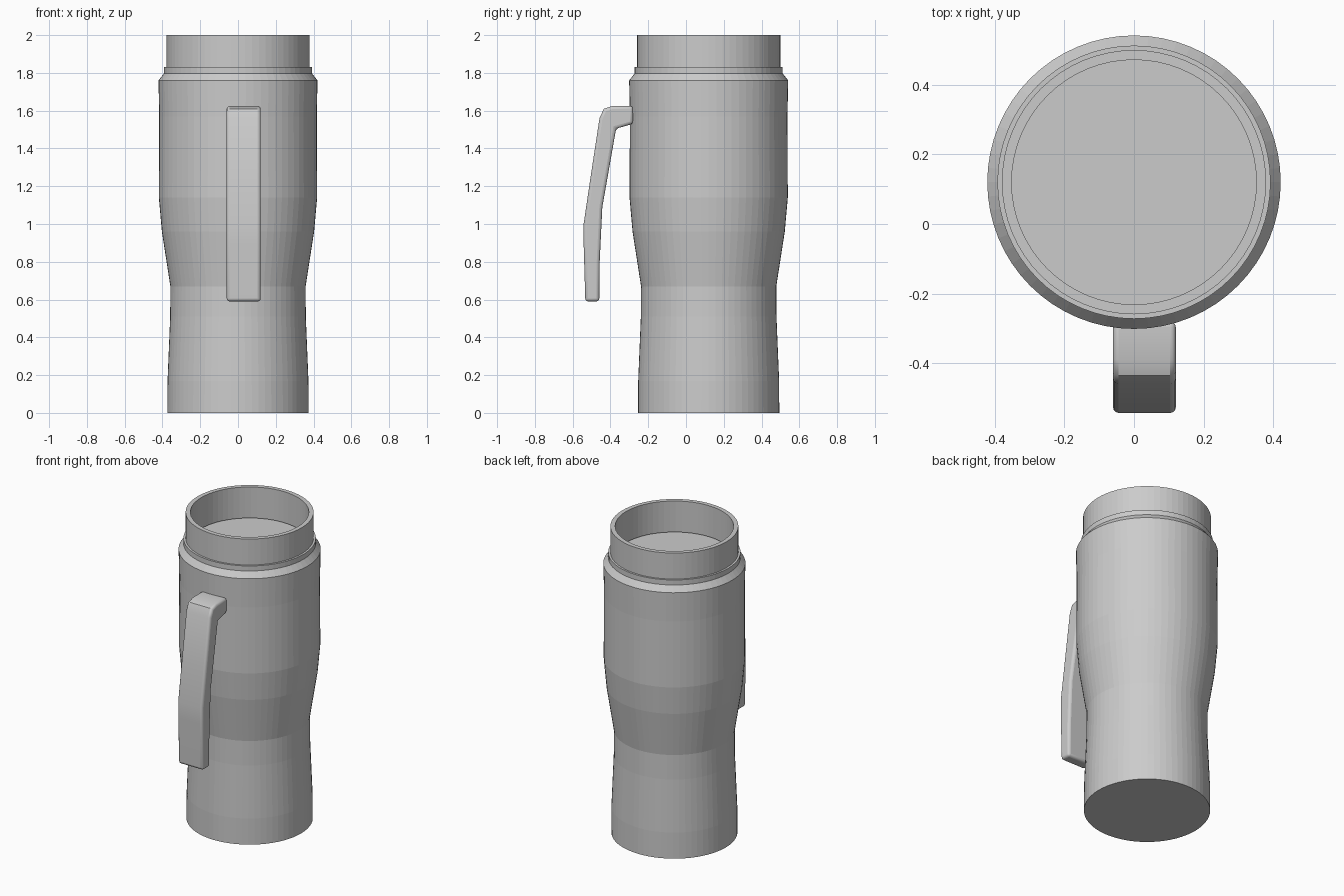
import bpy, bmesh, math

old = bpy.data.objects.get("Cube")
if old:
    bpy.data.objects.remove(old)

CENTRE_Y = 0.12
SIDES = 64


def make_material(name, value):
    mat = bpy.data.materials.new(name)
    mat.use_nodes = True
    colour = (value, value, value, 1)
    mat.diffuse_color = colour
    mat.node_tree.nodes["Principled BSDF"].inputs["Base Color"].default_value = colour
    return mat


grey = make_material("light grey", 0.6)


def finish(bm, name):
    bmesh.ops.recalc_face_normals(bm, faces=bm.faces)
    mesh = bpy.data.meshes.new(name)
    bm.to_mesh(mesh)
    bm.free()
    obj = bpy.data.objects.new(name, mesh)
    bpy.context.collection.objects.link(obj)
    mesh.materials.append(grey)
    return obj


def lathe(name, profile, closed=False):
    """Turn a (radius, height) profile around the vertical axis of the mug."""
    bm = bmesh.new()
    rings = []
    for r, z in profile:
        rings.append([bm.verts.new((r * math.cos(a), CENTRE_Y + r * math.sin(a), z))
                      for a in (math.tau * i / SIDES for i in range(SIDES))])
    pairs = list(zip(rings, rings[1:]))
    if closed:
        pairs.append((rings[-1], rings[0]))
    else:
        bm.faces.new(rings[0])
        bm.faces.new(rings[-1])
    for low, high in pairs:
        for i in range(SIDES):
            j = (i + 1) % SIDES
            bm.faces.new((low[i], low[j], high[j], high[i]))
    return finish(bm, name)


# Waisted body with a chamfered shoulder; its flat top is the floor of the neck
lathe("body", [(0.374, 0), (0.373, 0.17), (0.359, 0.51), (0.358, 0.67),
               (0.403, 0.96), (0.419, 1.14), (0.417, 1.57), (0.421, 1.76),
               (0.392, 1.797), (0.388, 1.785)])

# Open neck ring with a thin flange, standing just above the floor
lathe("neck", [(0.351, 2), (0.379, 2), (0.379, 1.83), (0.392, 1.83),
               (0.392, 1.797), (0.351, 1.797)], closed=True)

# Bent handle, drawn in side profile and widened along x
outline = [(-0.28, 1.625), (-0.39, 1.625), (-0.435, 1.61), (-0.458, 1.56),
           (-0.505, 1.25), (-0.542, 1.0), (-0.542, 0.9), (-0.533, 0.59),
           (-0.459, 0.59), (-0.457, 0.8), (-0.443, 1.09), (-0.42, 1.22),
           (-0.37, 1.505), (-0.28, 1.53)]
bm = bmesh.new()
side = bm.faces.new([bm.verts.new((-0.06, y, z)) for y, z in outline])
moved = bmesh.ops.extrude_face_region(bm, geom=[side])["geom"]
bmesh.ops.translate(bm, vec=(0.18, 0, 0),
                    verts=[v for v in moved if isinstance(v, bmesh.types.BMVert)])
handle = finish(bm, "handle")
bevel = handle.modifiers.new("rounded edges", 'BEVEL')
bevel.width = 0.016
bevel.segments = 3
bevel.limit_method = 'ANGLE'
bevel.angle_limit = math.radians(50)
bpy.context.view_layer.objects.active = handle
handle.select_set(True)
bpy.ops.object.shade_smooth_by_angle(angle=math.radians(40))
